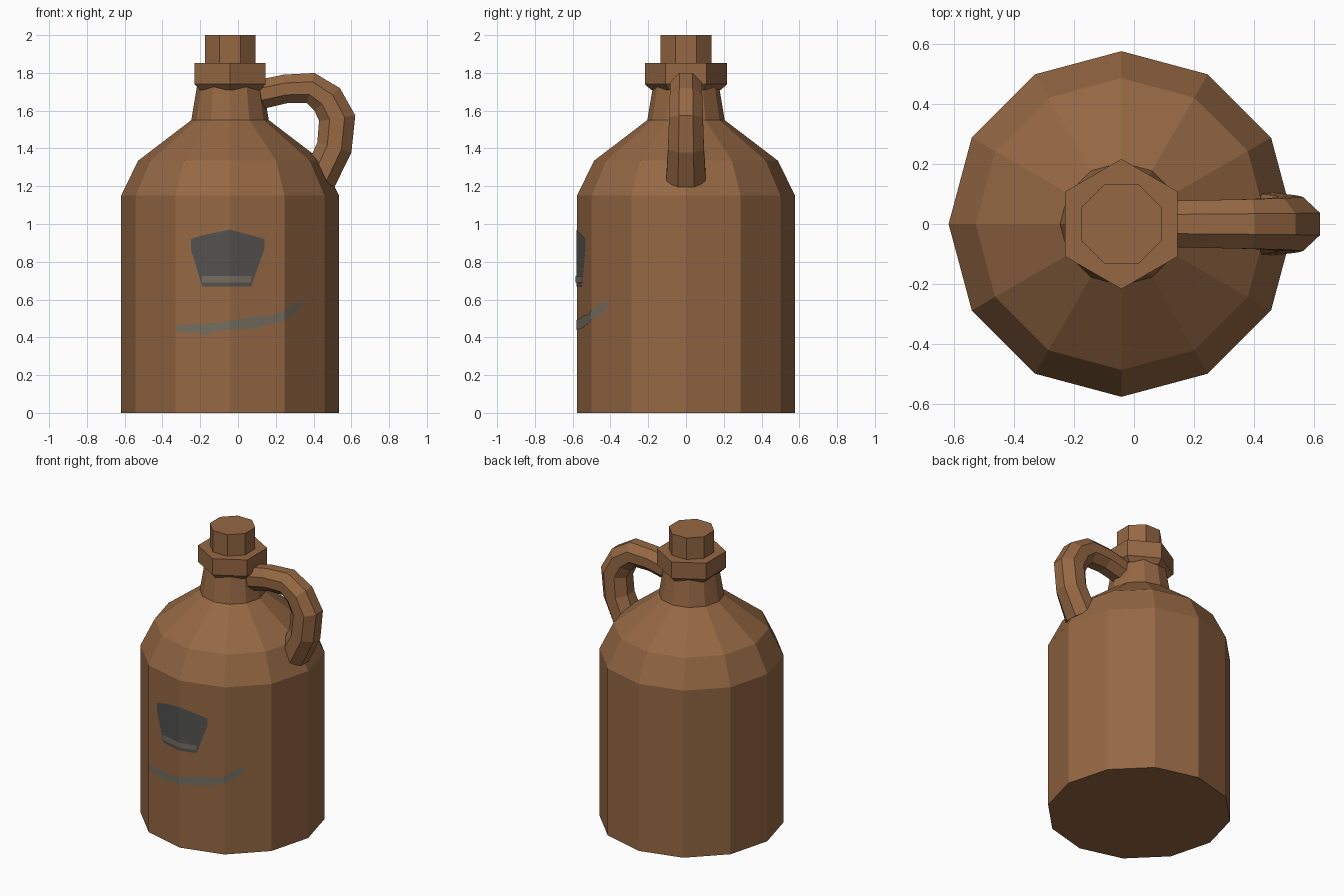
import bpy
import bmesh
from math import cos, sin, pi, radians
from mathutils import Vector

cube = bpy.data.objects.get("Cube")
if cube:
    bpy.data.objects.remove(cube)

AXIS_X = -0.042
BODY_R = 0.577


def material(name, rgb):
    mat = bpy.data.materials.new(name)
    mat.use_nodes = True
    mat.diffuse_color = (*rgb, 1)
    mat.node_tree.nodes["Principled BSDF"].inputs["Base Color"].default_value = (*rgb, 1)
    mat.roughness = 0.8
    return mat


brown = material("brown clay", (0.30, 0.137, 0.057))
slate = material("dark slate paint", (0.085, 0.083, 0.080))
grey = material("warm grey paint", (0.175, 0.150, 0.115))


def finish(name, bm, mat):
    mesh = bpy.data.meshes.new(name)
    bm.to_mesh(mesh)
    bm.free()
    mesh.materials.append(mat)
    obj = bpy.data.objects.new(name, mesh)
    bpy.context.collection.objects.link(obj)
    return obj


def skin(name, rings, mat):
    """Join equal rings of points into a closed, capped tube."""
    bm = bmesh.new()
    loops = [[bm.verts.new(p) for p in ring] for ring in rings]
    n = len(loops[0])
    for a, b in zip(loops, loops[1:]):
        for i in range(n):
            j = (i + 1) % n
            bm.faces.new((a[i], a[j], b[j], b[i]))
    bm.faces.new(loops[0][::-1])
    bm.faces.new(loops[-1])
    bmesh.ops.recalc_face_normals(bm, faces=bm.faces)
    return finish(name, bm, mat)


def turned(name, profile, sides, turn=0.0):
    """Faceted lathe: profile is (radius, height) pairs."""
    angles = [radians(turn) + 2 * pi * i / sides for i in range(sides)]
    rings = [[(AXIS_X + r * cos(a), r * sin(a), z) for a in angles] for r, z in profile]
    return skin(name, rings, brown)


# Jug body with sloping shoulder and neck
turned("jug_body", [(BODY_R, 0), (BODY_R, 1.15), (0.487, 1.335),
                    (0.205, 1.55), (0.175, 1.73)], 12)

# Six-sided lip and eight-sided stopper
turned("neck_collar", [(0.185, 1.71), (0.217, 1.74), (0.217, 1.852)], 6, 30)
turned("stopper", [(0.145, 1.80), (0.145, 2.0)], 8, 22.5)

# Handle: x, z, half thickness, half width along the path
path = [(0.09, 1.68, 0.078, 0.076), (0.25, 1.715, 0.076, 0.08),
        (0.385, 1.72, 0.082, 0.083), (0.472, 1.66, 0.09, 0.086),
        (0.525, 1.56, 0.097, 0.09), (0.51, 1.405, 0.094, 0.095),
        (0.43, 1.235, 0.09, 0.105)]
points = [Vector((x, 0, z)) for x, z, t, w in path]
rings = []
for i, (x, z, thick, wide) in enumerate(path):
    tangent = (points[min(i + 1, len(path) - 1)] - points[max(i - 1, 0)]).normalized()
    outward = Vector((-tangent.z, 0, tangent.x))
    ring = []
    for k in range(8):
        a = 2 * pi * (k + 0.5) / 8
        s = 1 / cos(pi / 8)
        ring.append(points[i] + outward * (thick * s * cos(a)) + Vector((0, wide * s * sin(a), 0)))
    rings.append(ring)
skin("handle", rings, brown)


def front_y(x):
    """Depth of the faceted front wall at x."""
    corners = [(AXIS_X + BODY_R * cos(a), BODY_R * sin(a))
               for a in (pi + k * pi / 6 for k in range(7))]
    for (x0, y0), (x1, y1) in zip(corners, corners[1:]):
        if x0 <= x <= x1:
            return y0 + (y1 - y0) * (x - x0) / (x1 - x0)
    return 0


def painted_strip(name, columns, mat, lift):
    """Paint plate following the wall; columns are (x, low, high)."""
    bm = bmesh.new()
    pairs = [[bm.verts.new((x, front_y(x) - lift, z)) for z in (lo, hi)]
             for x, lo, hi in columns]
    for a, b in zip(pairs, pairs[1:]):
        bm.faces.new((a[0], b[0], b[1], a[1]))
    return finish(name, bm, mat)


# Plain painted patch with a lighter band near its foot
painted_strip("front_patch", [(-0.25, 0.87, 0.92), (-0.19, 0.67, 0.94),
                              (AXIS_X, 0.67, 0.97), (0.07, 0.67, 0.94),
                              (0.14, 0.87, 0.92)], slate, 0.004)
painted_strip("patch_band", [(-0.19, 0.69, 0.725), (AXIS_X, 0.69, 0.725),
                             (0.07, 0.69, 0.725)], grey, 0.007)

# Wavy painted stripe
painted_strip("front_stripe", [(-0.33, 0.43, 0.465), (-0.23, 0.425, 0.47),
                               (-0.16, 0.415, 0.475), (-0.10, 0.435, 0.475),
                               (AXIS_X, 0.44, 0.49), (0.03, 0.445, 0.50),
                               (0.10, 0.45, 0.515), (0.18, 0.47, 0.515),
                               (AXIS_X + BODY_R / 2, 0.49, 0.54),
                               (0.29, 0.515, 0.575), (0.335, 0.56, 0.595)], grey, 0.004)
